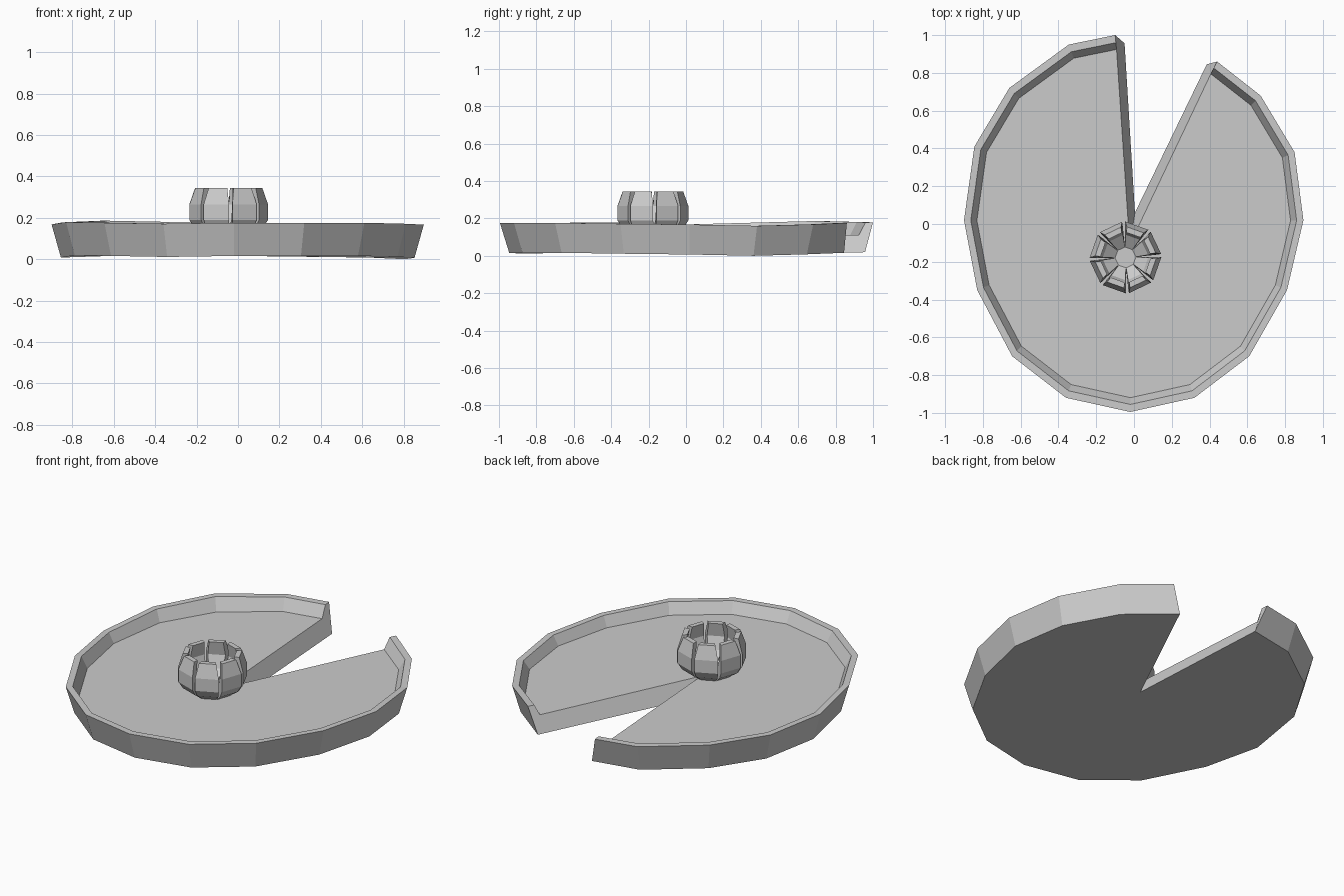
import bpy
from math import cos, sin, radians
from mathutils import Vector

cube = bpy.data.objects.get("Cube")
if cube:
    bpy.data.objects.remove(cube, do_unlink=True)

grey = bpy.data.materials.new("plain_grey")
grey.use_nodes = True
colour = (0.6, 0.6, 0.6, 1)
grey.diffuse_color = colour
grey.node_tree.nodes["Principled BSDF"].inputs["Base Color"].default_value = colour


def add_mesh(name, verts, faces):
    mesh = bpy.data.meshes.new(name)
    mesh.from_pydata(verts, [], faces)
    mesh.materials.append(grey)
    mesh.update()
    obj = bpy.data.objects.new(name, mesh)
    bpy.context.scene.collection.objects.link(obj)
    return obj


# Leaf pad: an open outline (x, y, height offset) running round from one side of the notch to the other
outline = [(-.10, 1.0, .003), (-.345, .95, .004), (-.66, .72, .01), (-.845, .41, .002),
           (-.90, .02, -.008), (-.83, -.35, .003), (-.645, -.70, 0), (-.36, -.92, -.005),
           (-.02, -.995, 0), (.32, -.92, 0), (.61, -.70, 0), (.81, -.35, -.005),
           (.897, .02, -.009), (.85, .38, -.016), (.67, .68, -.008), (.44, .86, 0)]
count = len(outline)
FLOOR, RIM, BASE = .11, .176, .016


def ring(scale, z, wobble):
    return [Vector((x * scale, y * scale, z + d * wobble)) for x, y, d in outline]


bottom = ring(.95, BASE, 1)
# The notch walls lean outwards at the bottom
bottom[0].xy = (-.05, .957)
bottom[-1].xy = (.385, .845)
rings = [bottom, ring(1, RIM, 1), ring(.96, RIM, 1), ring(.924, FLOOR, 0)]
verts = [v for r in rings for v in r]
apex_low, apex_high = len(verts), len(verts) + 1
verts += [Vector((.005, .06, BASE)), Vector((-.023, -.11, FLOOR))]

faces = []
for k in range(3):
    for i in range(count - 1):
        a = k * count + i
        faces.append((a, a + count, a + count + 1, a + 1))
floor_start = 3 * count
faces.append([floor_start + i for i in range(count)] + [apex_high])
faces.append([apex_low] + list(reversed(range(count))))
# Notch walls
left_end = [k * count for k in range(4)]
right_end = [k * count + count - 1 for k in range(4)]
faces.append([apex_low, apex_high] + left_end[::-1])
faces.append(right_end + [apex_high, apex_low])
add_mesh("leaf_pad", verts, faces)

# Flower: eight thick petals, each a closed (radius, height, half angle) profile
CENTRE = Vector((-.045, -.177, 0))
PETALS = 8
TURN = 3
profile = [(.10, .105, 21), (.165, .15, 20.5), (.19, .19, 20), (.19, .265, 20),
           (.162, .345, 17), (.132, .345, 17), (.148, .265, 19), (.12, .195, 19),
           (.055, .15, 22)]


def polar(r, z, degrees):
    a = radians(degrees)
    return CENTRE + Vector((r * cos(a), r * sin(a), z))


n = len(profile)
for p in range(PETALS):
    mid = TURN + (p + .5) * 360 / PETALS
    pv = [polar(r, z, mid + side * h) for side in (-1, 1) for r, z, h in profile]
    pf = [(i, n + i, n + (i + 1) % n, (i + 1) % n)[::-1] for i in range(n)]
    pf += [list(range(n)), list(range(2 * n - 1, n - 1, -1))]
    add_mesh(f"petal_{p + 1}", pv, pf)

# Flower centre
cv = [polar(r, z, TURN + i * 360 / PETALS) for r, z in ((.09, .105), (.057, .15)) for i in range(PETALS)]
cf = [(i, (i + 1) % PETALS, PETALS + (i + 1) % PETALS, PETALS + i) for i in range(PETALS)]
cf += [list(range(PETALS))[::-1], list(range(PETALS, 2 * PETALS))]
add_mesh("flower_centre", cv, cf)

# Make every face point outwards
import bmesh
for obj in bpy.context.scene.objects:
    if obj.type == "MESH" and grey.name in obj.data.materials:
        bm = bmesh.new()
        bm.from_mesh(obj.data)
        bmesh.ops.recalc_face_normals(bm, faces=bm.faces)
        bm.to_mesh(obj.data)
        bm.free()
